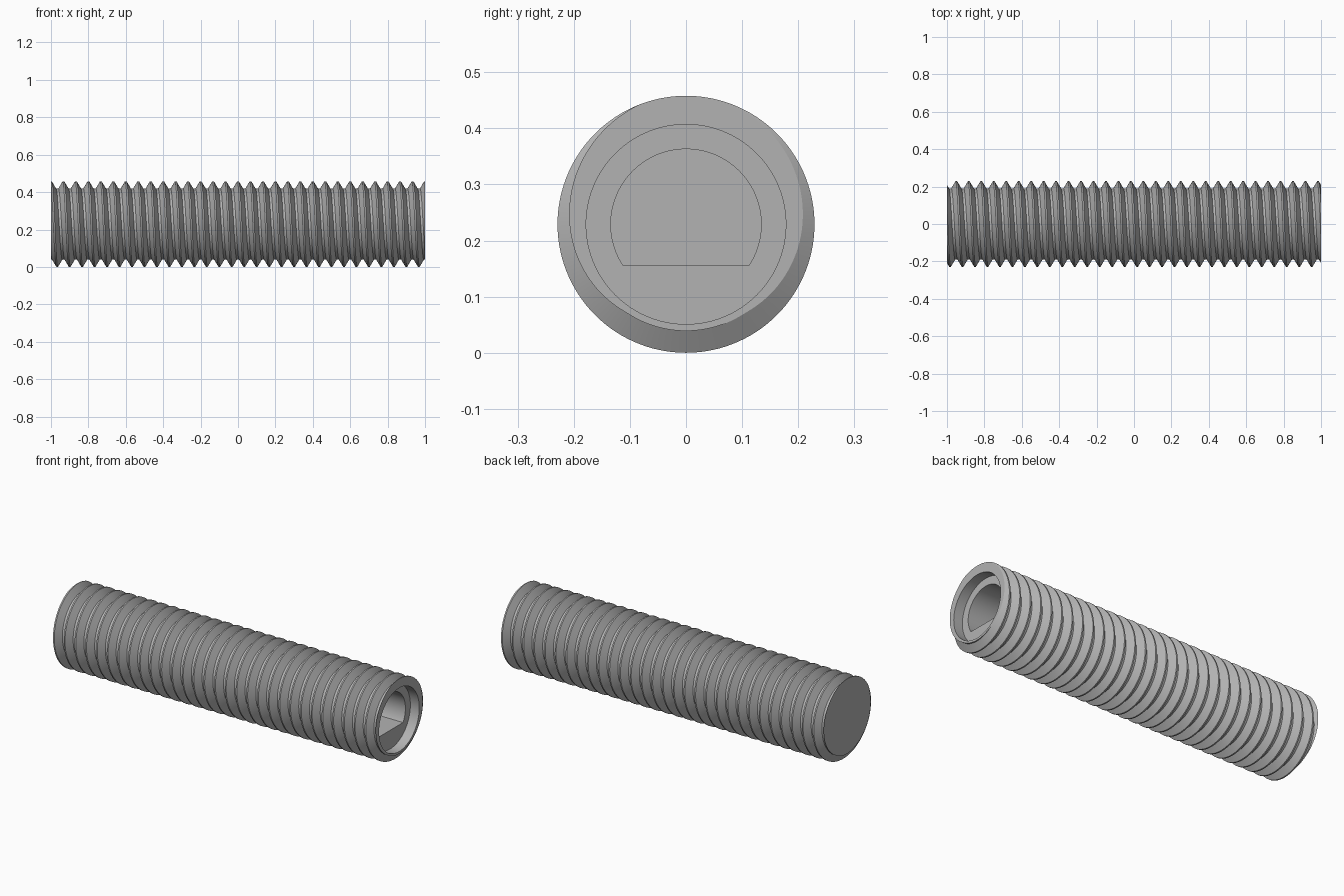
import bpy, bmesh, math

SIDES = 120
PITCH = 2 / 30
ROOT, CREST = 0.19, 0.229
CREST_HALF, ROOT_HALF = 0.004, 0.027   # distances from the crest line
BORE, SOCKET, FLAT = 0.178, 0.134, 0.073
BORE_X, SOCKET_X = 0.945, 0.70

cube = bpy.data.objects.get("Cube")
if cube:
    bpy.data.objects.remove(cube)

steel = bpy.data.materials.new("steel_grey")
steel.use_nodes = True
grey = (0.45, 0.45, 0.45, 1)
steel.diffuse_color = grey
steel.node_tree.nodes["Principled BSDF"].inputs["Base Color"].default_value = grey


def crest_offset(t):
    return PITCH * (t / math.tau - 0.25)


def thread_radius(x, t):
    """Radius of the right-handed trapezoidal thread."""
    d = (x - 1 - crest_offset(t)) % PITCH
    d = min(d, PITCH - d)
    f = (d - CREST_HALF) / (ROOT_HALF - CREST_HALF)
    return CREST + (ROOT - CREST) * min(max(f, 0), 1)


def sweep(name, profile):
    """Skin the (x, radius) profiles given for each angle about the x axis."""
    bm = bmesh.new()
    columns = []
    for i in range(SIDES + 1):
        t = math.tau * i / SIDES
        columns.append([bm.verts.new((x, r * math.cos(t), ROOT_Z + r * math.sin(t)))
                        for x, r in profile(t)])
    for a, b in zip(columns, columns[1:]):
        for j in range(len(a) - 1):
            bm.faces.new((a[j], b[j], b[j + 1], a[j + 1]))
    bmesh.ops.remove_doubles(bm, verts=bm.verts, dist=0.00005)
    mesh = bpy.data.meshes.new(name)
    bm.to_mesh(mesh)
    bm.free()
    mesh.materials.append(steel)
    obj = bpy.data.objects.new(name, mesh)
    bpy.context.collection.objects.link(obj)
    bpy.ops.object.select_all(action='DESELECT')
    obj.select_set(True)
    bpy.context.view_layer.objects.active = obj
    bpy.ops.object.shade_smooth_by_angle(angle=math.radians(30))
    return obj


ROOT_Z = CREST


# Helical thread, cut square at both ends
def thread(t):
    points = []
    for k in range(-32, 3):
        for d in (-ROOT_HALF, -CREST_HALF, CREST_HALF, ROOT_HALF):
            x = min(max(1 + crest_offset(t) + k * PITCH + d, -1), 1)
            points.append((x, thread_radius(x, t)))
    return points


# Closed end
def cap(t):
    return [(-1, 0), (-1, thread_radius(-1, t))]


# Open end: rim, round counterbore, then a hole with one flat side
def socket_rim(t):
    s = math.sin(t)
    d = min(SOCKET, FLAT / -s) if s < 0 else SOCKET
    return [(1, thread_radius(1, t)), (1, BORE), (BORE_X, BORE),
            (BORE_X, d), (SOCKET_X, d), (SOCKET_X, 0)]


sweep("threaded_shaft", thread)
sweep("closed_end", cap)
sweep("drive_socket", socket_rim)
